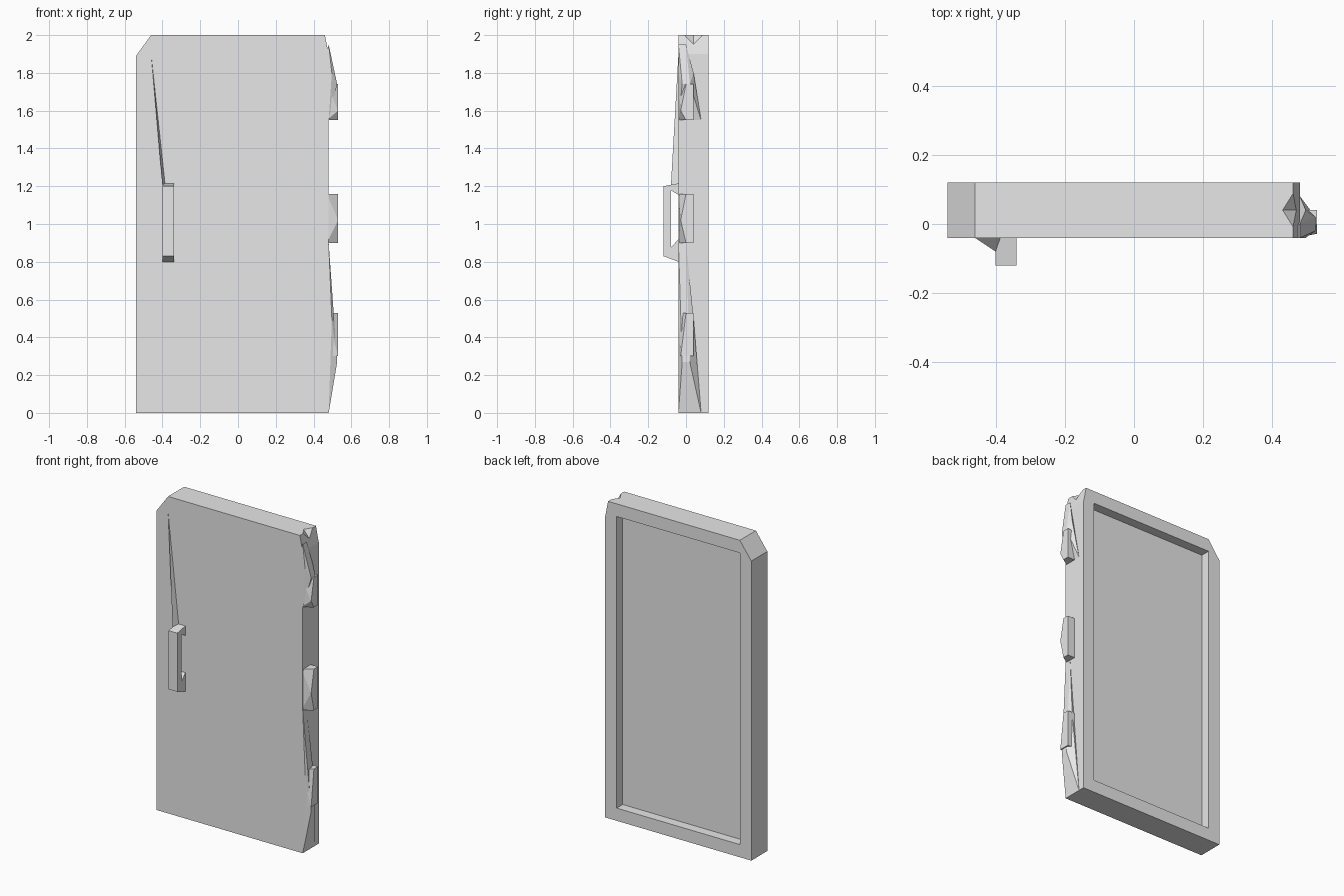
import bpy
import bmesh
from mathutils import Vector

if "Cube" in bpy.data.objects:
    bpy.data.objects.remove(bpy.data.objects["Cube"], do_unlink=True)

GREY = (0.8, 0.8, 0.8, 1)
grey = bpy.data.materials.new("plain_grey")
grey.use_nodes = True
grey.diffuse_color = GREY
grey.node_tree.nodes["Principled BSDF"].inputs["Base Color"].default_value = GREY

# Main limits of the door
LEFT, RIGHT = -0.54, 0.48
FRONT, BACK = -0.04, 0.12
TOP = 2
RIM = 0.08
HINGE_REACH = 0.05


def hull(name, points):
    """Flat-faced convex solid around a few corner points."""
    bm = bmesh.new()
    for point in points:
        bm.verts.new(point)
    result = bmesh.ops.convex_hull(bm, input=bm.verts[:])
    loose = {item for item in result["geom_interior"] + result["geom_unused"]
             if isinstance(item, bmesh.types.BMVert)}
    bmesh.ops.delete(bm, geom=list(loose), context="VERTS")
    bmesh.ops.dissolve_limit(bm, angle_limit=0.01, verts=bm.verts[:], edges=bm.edges[:])
    bmesh.ops.recalc_face_normals(bm, faces=bm.faces[:])
    mesh = bpy.data.meshes.new(name)
    bm.to_mesh(mesh)
    bm.free()
    mesh.materials.append(grey)
    obj = bpy.data.objects.new(name, mesh)
    bpy.context.collection.objects.link(obj)
    return obj


def prism(name, outline, near, far):
    """Solid from an x-z outline between two depths."""
    return hull(name, [(x, y, z) for x, z in outline for y in (near, far)])


def rectangle(left, right, low, high):
    return [(x, z) for x in (left, right) for z in (low, high)]


def carve(obj, cutter):
    """Cut one solid out of another and drop the cutter."""
    modifier = obj.modifiers.new("cut", "BOOLEAN")
    modifier.operation = "DIFFERENCE"
    modifier.solver = "EXACT"
    modifier.object = cutter
    graph = bpy.context.evaluated_depsgraph_get()
    mesh = bpy.data.meshes.new_from_object(obj.evaluated_get(graph))
    obj.modifiers.clear()
    obj.data = mesh
    bpy.data.objects.remove(cutter, do_unlink=True)


# Door slab with clipped top corners
slab = prism("door_slab", [
    (LEFT, 0), (RIGHT, 0),
    (RIGHT, TOP - 0.1), (RIGHT - 0.02, TOP),
    (LEFT + RIM, TOP), (LEFT, TOP - 0.11),
], FRONT, BACK)

# Recessed panel in the back, leaving a rim all round
opening = rectangle(LEFT + RIM, RIGHT - RIM, RIM, TOP - RIM)
carve(slab, prism("recess_cutter", opening, BACK / 2, BACK * 2))

# Chipped notch in the top corner on the hinge side
middle_depth = (FRONT + BACK) / 2
notch_tip = Vector((RIGHT - HINGE_REACH, middle_depth, TOP))
notch_floor = Vector((RIGHT, middle_depth, TOP - 0.06))
outward = (notch_floor - notch_tip) * 2
carve(slab, hull("notch_cutter", [
    notch_tip,
    notch_tip + outward,
    (RIGHT, FRONT, TOP), (RIGHT, BACK, TOP),
    (RIGHT + HINGE_REACH, middle_depth, TOP + HINGE_REACH),
]))


def hinge(name, low, high, nose, reach):
    """Hinge block whose front narrows to a nose at one height."""
    root, tip = RIGHT - 0.01, RIGHT + reach
    front, back = FRONT, -FRONT
    points = [(root, y, z) for y in (front, back) for z in (low, high)]
    points += [(tip, y, z) for y in (0, back) for z in (low, high)]
    points.append((tip, front * 0.7, nose))
    return hull(name, points)


hinge("upper_hinge", 1.55, 1.74, 1.6, HINGE_REACH)
hinge("middle_hinge", 0.9, 1.16, 1.02, HINGE_REACH)
hinge("lower_hinge", 0.3, 0.53, 0.3, HINGE_REACH)


def edge_flare(name, root_z, ridge_z, peak_z, end_z):
    """Low faceted swelling along the door edge, from root to peak to end."""
    ridge, peak = RIGHT + HINGE_REACH / 3, RIGHT + HINGE_REACH * 0.9
    hull(name, [
        (RIGHT, FRONT, root_z), (RIGHT, 0, root_z),
        (ridge, FRONT, ridge_z), (ridge, -FRONT, ridge_z),
        (peak, FRONT / 2, peak_z), (peak, -FRONT / 2, peak_z),
        (RIGHT, FRONT, end_z), (RIGHT, -FRONT * 2, end_z),
        (RIGHT - HINGE_REACH, FRONT, peak_z),
    ])


# Swellings that carry the hinges into the corners
edge_flare("lower_edge_flare", 0.9, 0.5, 0.27, 0)
edge_flare("upper_edge_flare", 1.95, 1.8, 1.74, 1.55)

# Pull handle limits
GRIP_LEFT, GRIP_RIGHT = -0.4, -0.34
GRIP_LOW, GRIP_HIGH = 0.8, 1.2
GRIP_FRONT, GRIP_BACK = FRONT * 3, FRONT * 2
THICK = 0.03

# Grip bar standing clear of the door
prism("handle_grip", rectangle(GRIP_LEFT, GRIP_RIGHT, GRIP_LOW + THICK, GRIP_HIGH),
      GRIP_FRONT, GRIP_BACK)


def prong(name, outer_z, inward):
    """Wedge from the door to one end of the grip, thicker at the door."""
    inner_z = outer_z + inward
    points = []
    for x in (GRIP_LEFT, GRIP_RIGHT):
        points += [(x, FRONT, outer_z), (x, FRONT, inner_z + inward),
                   (x, GRIP_FRONT, outer_z + inward / 2), (x, GRIP_BACK, inner_z)]
    return hull(name, points)


prong("handle_upper_prong", GRIP_HIGH + THICK / 2, -THICK)
prong("handle_lower_prong", GRIP_LOW, THICK * 2)

# Thin fin running from the handle up to the top corner
hull("handle_fin", [
    (LEFT + RIM, FRONT, TOP - 0.1),
    (GRIP_LEFT, GRIP_BACK, GRIP_HIGH),
    (GRIP_LEFT, FRONT, GRIP_HIGH),
    (GRIP_LEFT + THICK / 2, FRONT, GRIP_HIGH),
])
